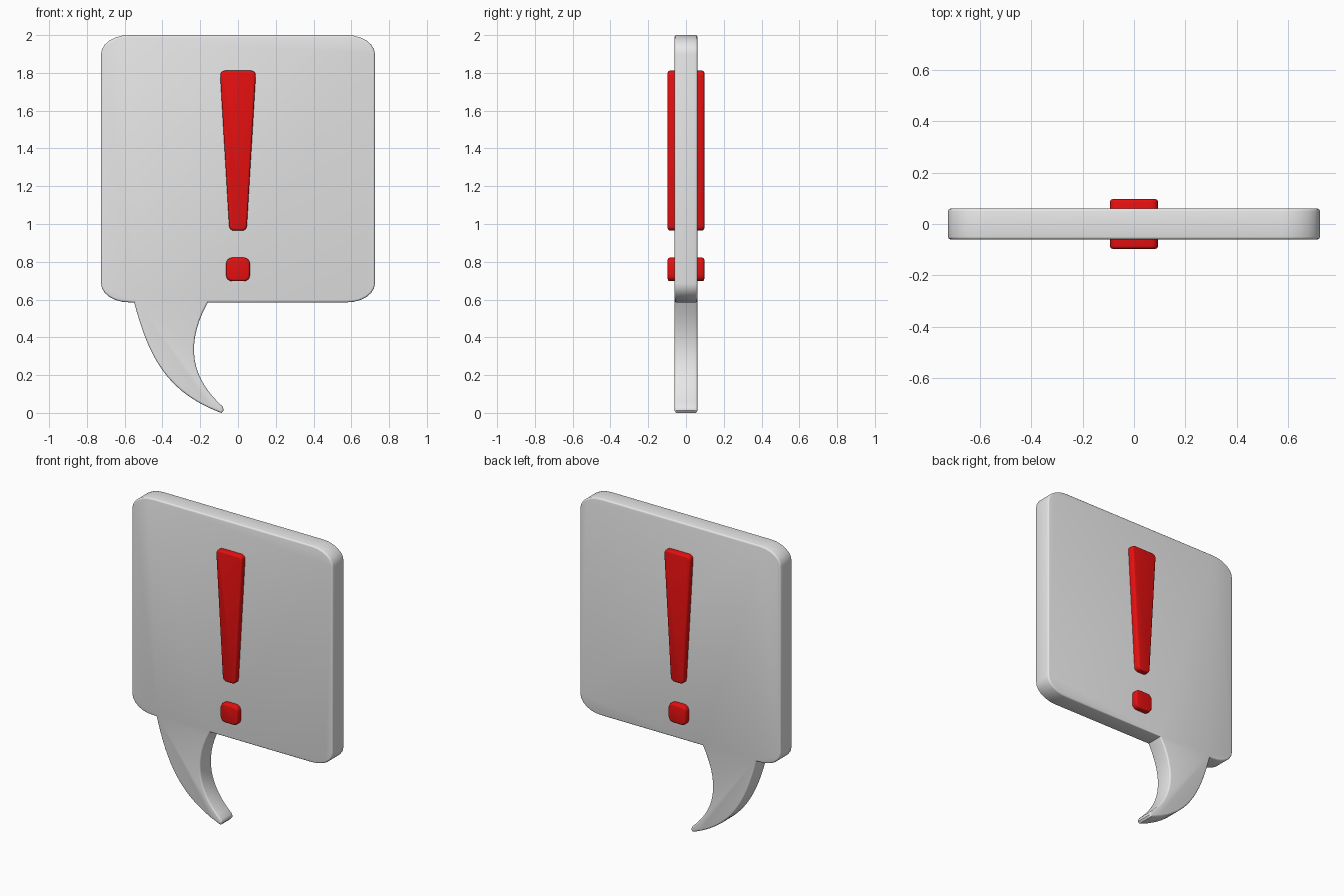
import bpy, bmesh, math
from mathutils import Vector
from mathutils.geometry import interpolate_bezier

if "Cube" in bpy.data.objects:
    bpy.data.objects.remove(bpy.data.objects["Cube"])


def material(name, color):
    m = bpy.data.materials.new(name)
    m.diffuse_color = (*color, 1)
    m.use_nodes = True
    m.node_tree.nodes["Principled BSDF"].inputs["Base Color"].default_value = m.diffuse_color
    return m


def bezier(points, n):
    return [(p.x, p.y) for p in interpolate_bezier(*[Vector(p) for p in points], n)]


def corner(cx, cz, rx, rz, start, n=6):
    # quarter ellipse, counter-clockwise
    return [(cx + rx * math.cos(a), cz + rz * math.sin(a))
            for a in (math.radians(start + 90 * i / n) for i in range(n + 1))]


def slab(name, outline, depth, bevel, mat):
    # extrude an x-z outline along y, then round both rims
    bm = bmesh.new()
    front = bm.faces.new([bm.verts.new((x, -depth, z)) for x, z in outline])
    ext = bmesh.ops.extrude_face_region(bm, geom=[front], use_keep_orig=True)
    moved = [g for g in ext["geom"] if isinstance(g, bmesh.types.BMVert)]
    bmesh.ops.translate(bm, verts=moved, vec=(0, 2 * depth, 0))
    bmesh.ops.recalc_face_normals(bm, faces=bm.faces)
    rims = [e for e in bm.edges if abs(e.verts[0].co.y - e.verts[1].co.y) < 1e-5]
    bmesh.ops.bevel(bm, geom=rims, offset=bevel, segments=3, profile=0.5,
                    affect='EDGES', clamp_overlap=False)
    bmesh.ops.recalc_face_normals(bm, faces=bm.faces)
    mesh = bpy.data.meshes.new(name)
    bm.to_mesh(mesh)
    bm.free()
    ob = bpy.data.objects.new(name, mesh)
    bpy.context.collection.objects.link(ob)
    mesh.materials.append(mat)
    bpy.ops.object.select_all(action='DESELECT')
    ob.select_set(True)
    bpy.context.view_layer.objects.active = ob
    bpy.ops.object.shade_smooth_by_angle(angle=math.radians(40))
    return ob


grey = material("light grey", (0.8, 0.8, 0.8))
red = material("red", (0.8, 0.005, 0.005))

# speech bubble: rounded panel with a curved tail
W, B, T, RX, RZ = 0.725, 0.585, 2.0, 0.15, 0.10
outline = corner(-W + RX, B + RZ, RX, RZ, 180)
outline += bezier([(-0.55, B), (-0.48, 0.33), (-0.40, 0.12), (-0.10, 0.004)], 16)
outline += [(-0.087, 0.0), (-0.077, 0.012), (-0.078, 0.024)]
outline += bezier([(-0.083, 0.035), (-0.22, 0.16), (-0.30, 0.33), (-0.16, B)], 16)
outline += corner(W - RX, B + RZ, RX, RZ, 270)
outline += corner(W - RX, T - RZ, RX, RZ, 0)
outline += corner(-W + RX, T - RZ, RX, RZ, 90)
slab("speech_bubble", outline, 0.06, 0.01, grey)


# raised mark, passing through the panel
def tapered(name, low, high, w_low, w_high, r):
    pts = corner(-w_low + r, low + r, r, r, 180, 4) + corner(w_low - r, low + r, r, r, 270, 4)
    pts += corner(w_high - r, high - r, r, r, 0, 4) + corner(-w_high + r, high - r, r, r, 90, 4)
    slab(name, pts, 0.097, 0.012, red)


tapered("mark_bar", 0.965, 1.812, 0.047, 0.094, 0.025)
tapered("mark_dot", 0.697, 0.822, 0.063, 0.063, 0.032)
